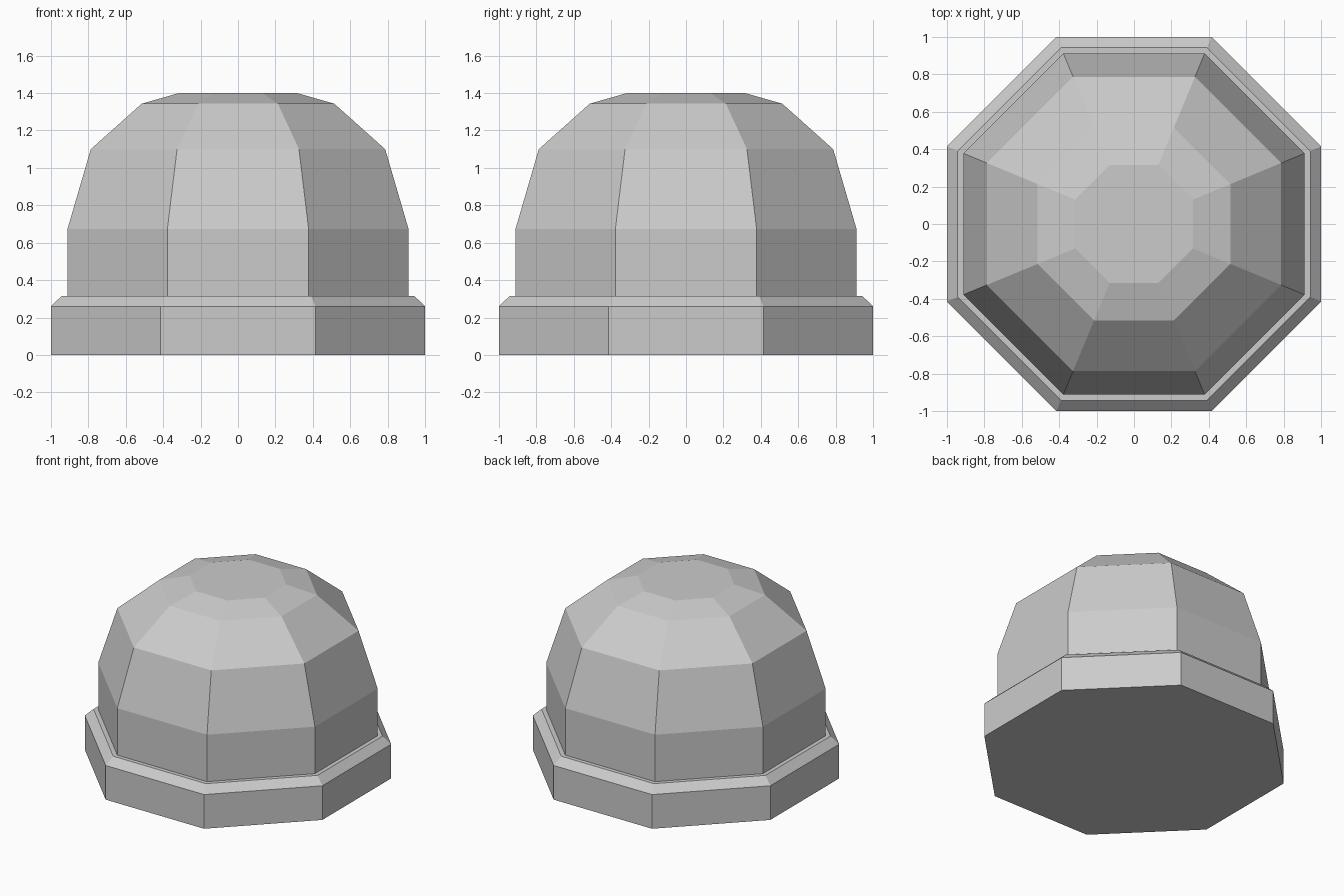
import bpy
import bmesh
from math import cos, sin, pi

cube = bpy.data.objects.get("Cube")
if cube:
    bpy.data.objects.remove(cube, do_unlink=True)

SIDES = 8

grey = bpy.data.materials.new("light_grey")
grey.use_nodes = True
colour = (0.6, 0.6, 0.6, 1.0)
grey.diffuse_color = colour
grey.node_tree.nodes["Principled BSDF"].inputs["Base Color"].default_value = colour


def octagon_stack(name, profile):
    """Closed eight-sided solid from (distance to flat side, height) pairs."""
    bm = bmesh.new()
    rings = []
    for apothem, z in profile:
        r = apothem / cos(pi / SIDES)
        angles = [(i + 0.5) * 2 * pi / SIDES for i in range(SIDES)]
        rings.append([bm.verts.new((r * cos(a), r * sin(a), z)) for a in angles])
    for low, high in zip(rings, rings[1:]):
        for i in range(SIDES):
            j = (i + 1) % SIDES
            bm.faces.new((low[i], low[j], high[j], high[i]))
    bm.faces.new(rings[0][::-1])
    bm.faces.new(rings[-1])
    mesh = bpy.data.meshes.new(name)
    bm.to_mesh(mesh)
    bm.free()
    mesh.materials.append(grey)
    obj = bpy.data.objects.new(name, mesh)
    bpy.context.collection.objects.link(obj)
    return obj


# Plinth with a chamfered upper edge
octagon_stack("base_plinth", [(1.0, 0), (1.0, 0.26), (0.943, 0.315)])

# Faceted dome with a straight lower wall, set slightly into the plinth
octagon_stack("dome", [(0.912, 0.29), (0.912, 0.672), (0.787, 1.10),
                       (0.515, 1.343), (0.315, 1.40)])
